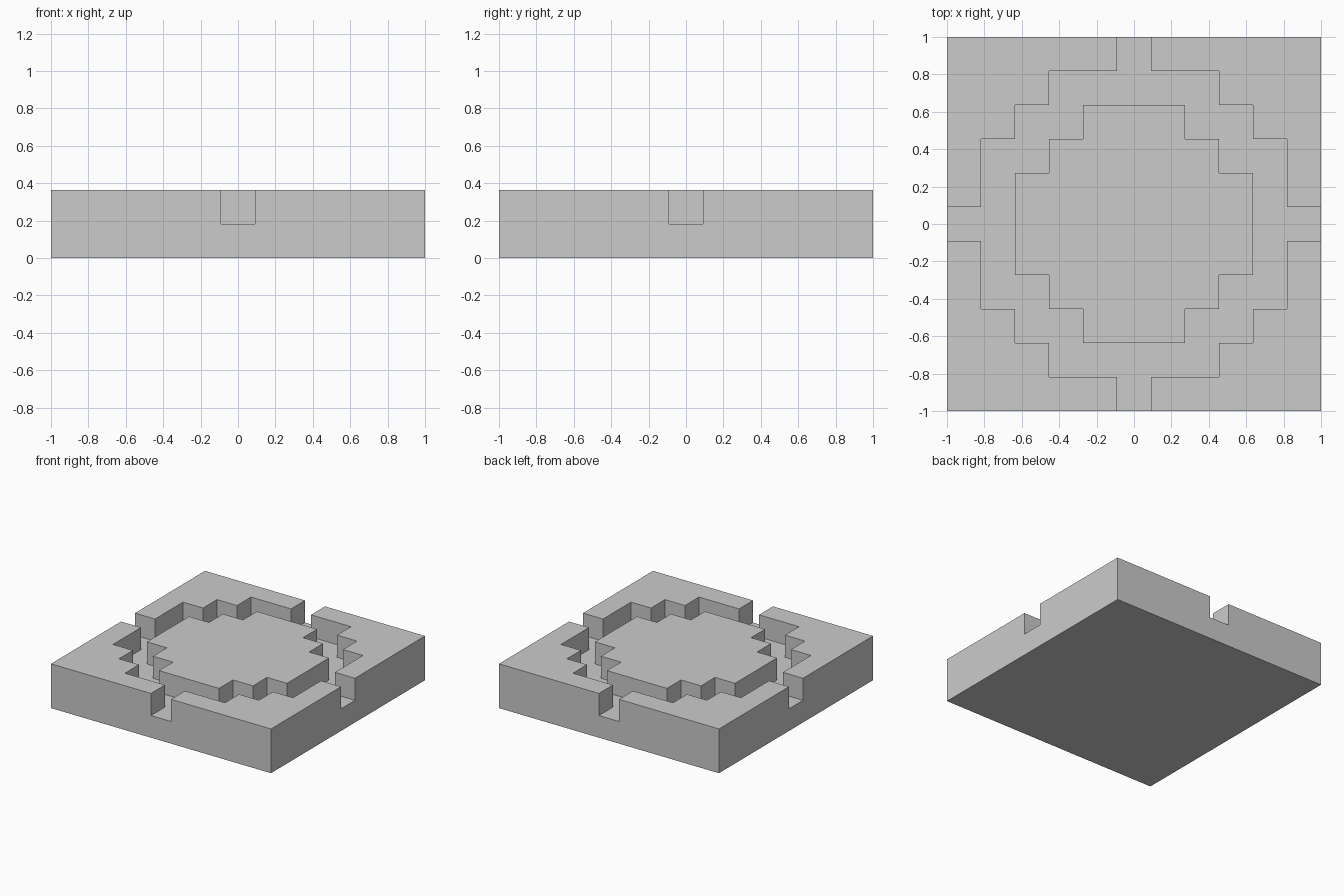
import bpy, bmesh
from mathutils import Vector

if "Cube" in bpy.data.objects:
    bpy.data.objects.remove(bpy.data.objects["Cube"])

N = 11                # cells per side
CELL = 2 / N          # cell size, also the layer height

# Half-widths (in cells) of each row, counted outward from the centre row
OUTER_REACH = [5, 4, 4, 3, 2, 0]      # outer edge of the channel, with side exits
INNER_REACH = [3, 3, 2, 1, -1, -1]    # raised centre island


def is_channel(face):
    c = face.calc_center_median()
    i, j = abs(round(c.x / CELL)), abs(round(c.y / CELL))
    return INNER_REACH[j] < i <= OUTER_REACH[j]


def extrude_up(bm, faces):
    geom = bmesh.ops.extrude_face_region(bm, geom=faces)["geom"]
    verts = [g for g in geom if isinstance(g, bmesh.types.BMVert)]
    bmesh.ops.translate(bm, verts=verts, vec=Vector((0, 0, CELL)))
    return [g for g in geom if isinstance(g, bmesh.types.BMFace)]


bm = bmesh.new()
bmesh.ops.create_grid(bm, x_segments=N, y_segments=N, size=1)

# Base layer, then the raised layer everywhere except the channel
top = extrude_up(bm, bm.faces[:])
extrude_up(bm, [f for f in top if not is_channel(f)])

# Merge the cells into large flat faces
bmesh.ops.recalc_face_normals(bm, faces=bm.faces[:])
bmesh.ops.dissolve_limit(bm, angle_limit=0.01, verts=bm.verts[:], edges=bm.edges[:])

mesh = bpy.data.meshes.new("channel_tile")
bm.to_mesh(mesh)
bm.free()
tile = bpy.data.objects.new("channel_tile", mesh)
bpy.context.collection.objects.link(tile)
